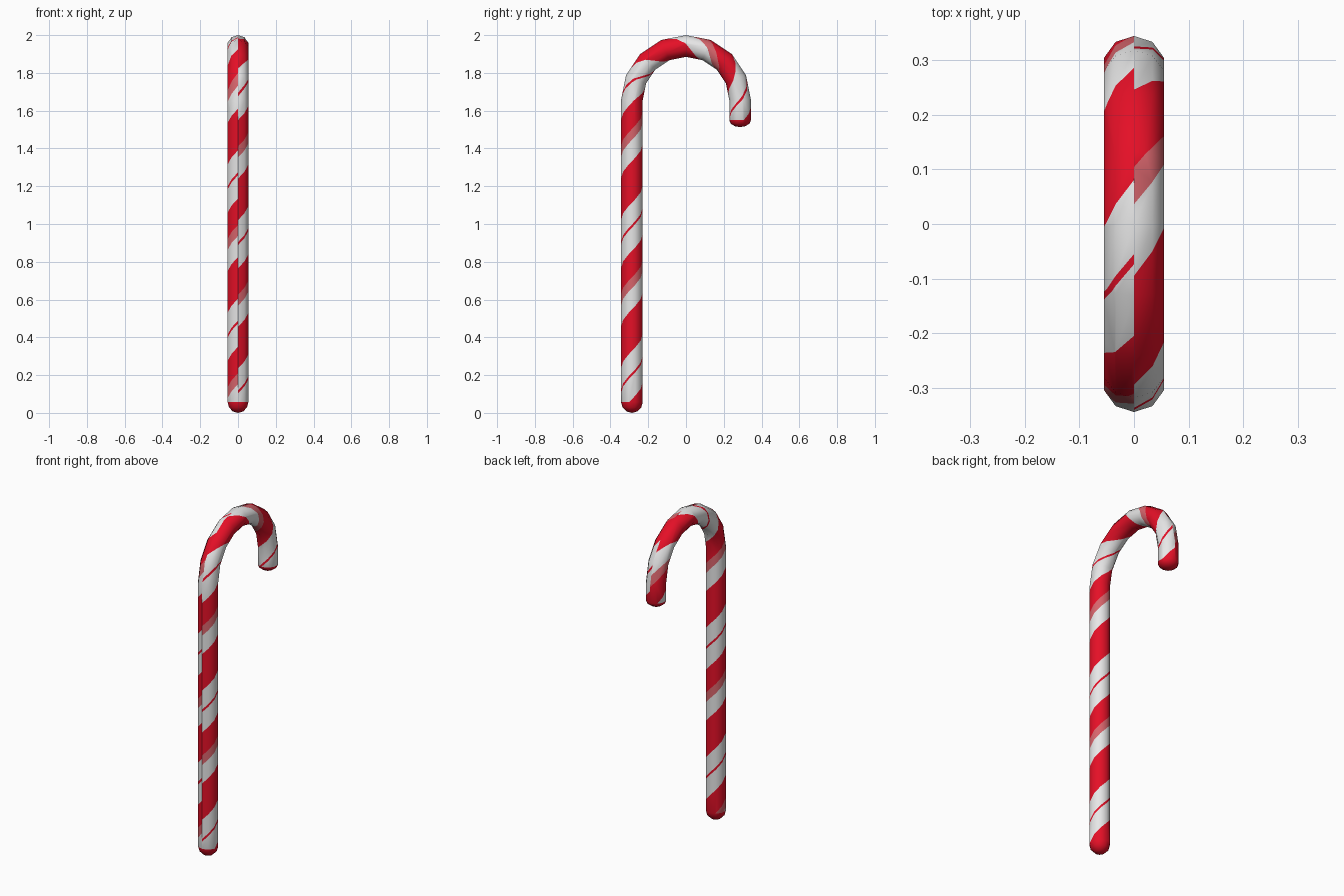
import bpy, bmesh
from math import pi, cos, sin, sqrt, radians
from mathutils import Vector

cube = bpy.data.objects.get("Cube")
if cube:
    bpy.data.objects.remove(cube)

SIDES = 10
R = 0.0575            # tube radius
BEND = 0.2865         # hook radius
S_BEND = 1.656        # path length where the hook starts
S_ARC = S_BEND + BEND * pi
S_TIP = S_ARC + 0.106
CAP, TIP_CAP = 0.0575, 0.037
S_END = S_TIP + TIP_CAP
RISE = 0.37           # climb of the stripes per turn
PERIOD = 0.785        # stripe pattern repeat
# Stripe ranges within one repeat: start, end, material slot
BANDS = [(0.235, 0.455, 1), (0.567, 0.625, 2), (0.625, 0.765, 1), (0.888, 0.904, 1)]


def material(name, color):
    m = bpy.data.materials.new(name)
    m.use_nodes = True
    m.diffuse_color = (*color, 1)
    bsdf = next(n for n in m.node_tree.nodes if n.type == 'BSDF_PRINCIPLED')
    bsdf.inputs["Base Color"].default_value = (*color, 1)
    bsdf.inputs["Roughness"].default_value = 0.5
    return m


def radius(s):
    if s < CAP:
        return R * sqrt(max(0, 1 - ((CAP - s) / CAP) ** 2))
    if s > S_TIP:
        return R * sqrt(max(0, 1 - ((s - S_TIP) / TIP_CAP) ** 2))
    return R


def ring_point(col, s):
    """Corner of the tube at a side number and path length."""
    phi = min(max((s - S_BEND) / BEND, 0), pi)
    out = Vector((0, -cos(phi), sin(phi)))
    centre = Vector((0, 0, S_BEND)) + out * BEND
    centre.z += min(s - S_BEND, 0) - max(s - S_ARC, 0)
    a = 2 * pi * col / SIDES
    return centre + (out * cos(a) + Vector((sin(a), 0, 0))) * radius(s)


# Rings along the path: rounded foot, straight shaft, hook, rounded tip
steps = [radians(a) for a in (0, 30, 60)]
rings = [CAP * (1 - cos(a)) for a in steps] + [CAP]
rings += [S_BEND + BEND * pi * i / 8 for i in range(9)]
rings += [S_TIP + TIP_CAP * cos(a) for a in [pi / 2] + steps[::-1]]


def bend(p):
    """Wrap a point of the flat strip onto the faceted cane."""
    col = min(max(int(p.x + 1e-5), 0), SIDES - 1)
    f = p.x - col
    j = max(i for i in range(len(rings) - 1) if i == 0 or rings[i] <= p.y + 1e-5)
    lo, hi = rings[j], rings[j + 1]
    t = min(max((p.y - lo) / (hi - lo), 0), 1)
    a = ring_point(col, lo).lerp(ring_point(col + 1, lo), f)
    b = ring_point(col, hi).lerp(ring_point(col + 1, hi), f)
    return a.lerp(b, t)


def cut(bm, co, normal, striped_only=False):
    faces = [f for f in bm.faces
             if not striped_only or CAP < f.calc_center_median().y < S_TIP]
    edges = {e for f in faces for e in f.edges}
    verts = {v for f in faces for v in f.verts}
    bmesh.ops.bisect_plane(bm, geom=faces + list(edges) + list(verts),
                           dist=1e-6, plane_co=co, plane_no=normal)


# Flat strip: x counts sides around the tube, y is length along the path
bm = bmesh.new()
bm.faces.new([bm.verts.new(c) for c in
              ((0, 0, 0), (SIDES, 0, 0), (SIDES, S_END, 0), (0, S_END, 0))])
for s in rings[1:-1]:
    cut(bm, (0, s, 0), (0, 1, 0))
for i in range(1, SIDES):
    cut(bm, (i, 0, 0), (1, 0, 0))

# Slanted cuts along the stripe edges
slope = RISE / SIDES
edges_u = {e for band in BANDS for e in band[:2]}
for n in range(-2, 5):
    for e in edges_u:
        u = e + n * PERIOD
        if -RISE < u < S_TIP:
            cut(bm, (0, u, 0), (-slope, 1, 0), True)

# Colour the faces by stripe, with solid red ends
for f in bm.faces:
    c = f.calc_center_median()
    f.smooth = True
    if c.y < CAP or c.y > S_TIP:
        f.material_index = 1
    else:
        u = (c.y - slope * c.x) % PERIOD
        for shift in (0, PERIOD):
            for lo, hi, slot in BANDS:
                if lo < u + shift < hi:
                    f.material_index = slot

# Bend the strip into the cane and close it
for v in bm.verts:
    v.co = bend(v.co)
bmesh.ops.remove_doubles(bm, verts=bm.verts[:], dist=1e-5)

mesh = bpy.data.meshes.new("striped_cane")
bm.to_mesh(mesh)
bm.free()
for m in (material("sugar_white", (0.84, 0.84, 0.84)),
          material("stripe_red", (0.78, 0.005, 0.02)),
          material("stripe_pink", (0.68, 0.13, 0.15))):
    mesh.materials.append(m)
cane = bpy.data.objects.new("striped_cane", mesh)
bpy.context.collection.objects.link(cane)
